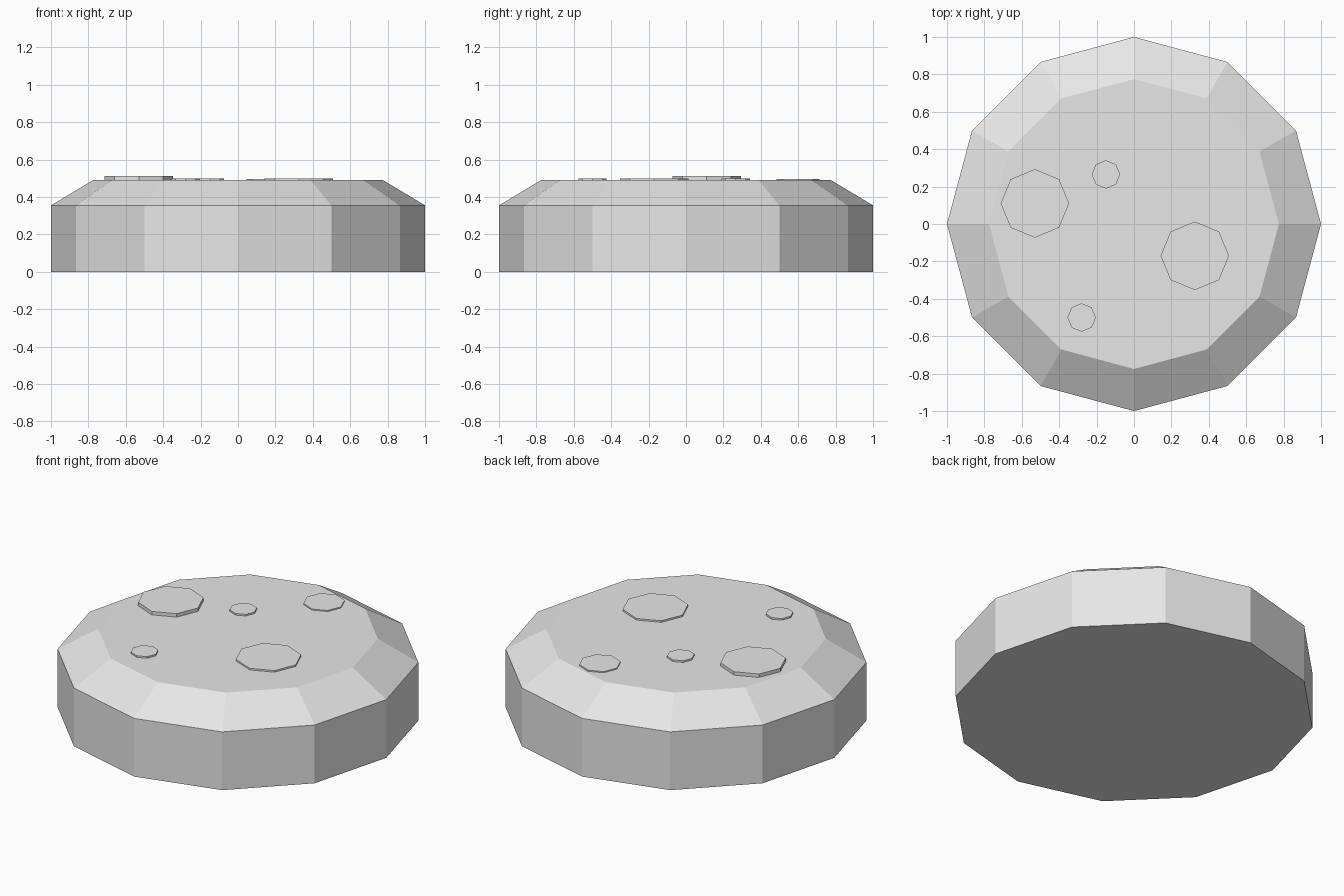
import bpy
import math

cube = bpy.data.objects.get("Cube")
if cube:
    bpy.data.objects.remove(cube, do_unlink=True)

GREY = (0.8, 0.8, 0.8, 1)
grey = bpy.data.materials.new("plain_grey")
grey.use_nodes = True
grey.diffuse_color = GREY
grey.node_tree.nodes["Principled BSDF"].inputs["Base Color"].default_value = GREY


def lathe(name, sides, rings, centre=(0, 0)):
    """Closed faceted solid from (radius, height) rings, with a corner on +x."""
    verts = [(r * math.cos(math.tau * i / sides), r * math.sin(math.tau * i / sides), z)
             for r, z in rings for i in range(sides)]
    last = (len(rings) - 1) * sides
    faces = [list(reversed(range(sides))), list(range(last, last + sides))]
    for k in range(0, last, sides):
        for i in range(sides):
            j = (i + 1) % sides
            faces.append([k + i, k + j, k + sides + j, k + sides + i])
    mesh = bpy.data.meshes.new(name)
    mesh.from_pydata(verts, [], faces)
    mesh.materials.append(grey)
    obj = bpy.data.objects.new(name, mesh)
    obj.location = (*centre, 0)
    bpy.context.collection.objects.link(obj)
    return obj


# Twelve-sided body with a sloped shoulder
TOP = 0.49
lathe("body", 12, [(1, 0), (1, 0.355), (0.775, TOP)])

# Raised octagonal spots on the top: name, x, y, radius, top height
spots = [
    ("large_spot_right", -0.53, 0.11, 0.183, 0.511),
    ("large_spot_left", 0.325, -0.17, 0.183, 0.5),
    ("medium_spot", 0.16, 0.60, 0.115, 0.497),
    ("small_spot_back", -0.15, 0.265, 0.076, 0.5),
    ("small_spot_front", -0.28, -0.50, 0.076, 0.5),
]
for name, x, y, radius, height in spots:
    lathe(name, 8, [(radius, TOP - 0.03), (radius, height)], (x, y))
